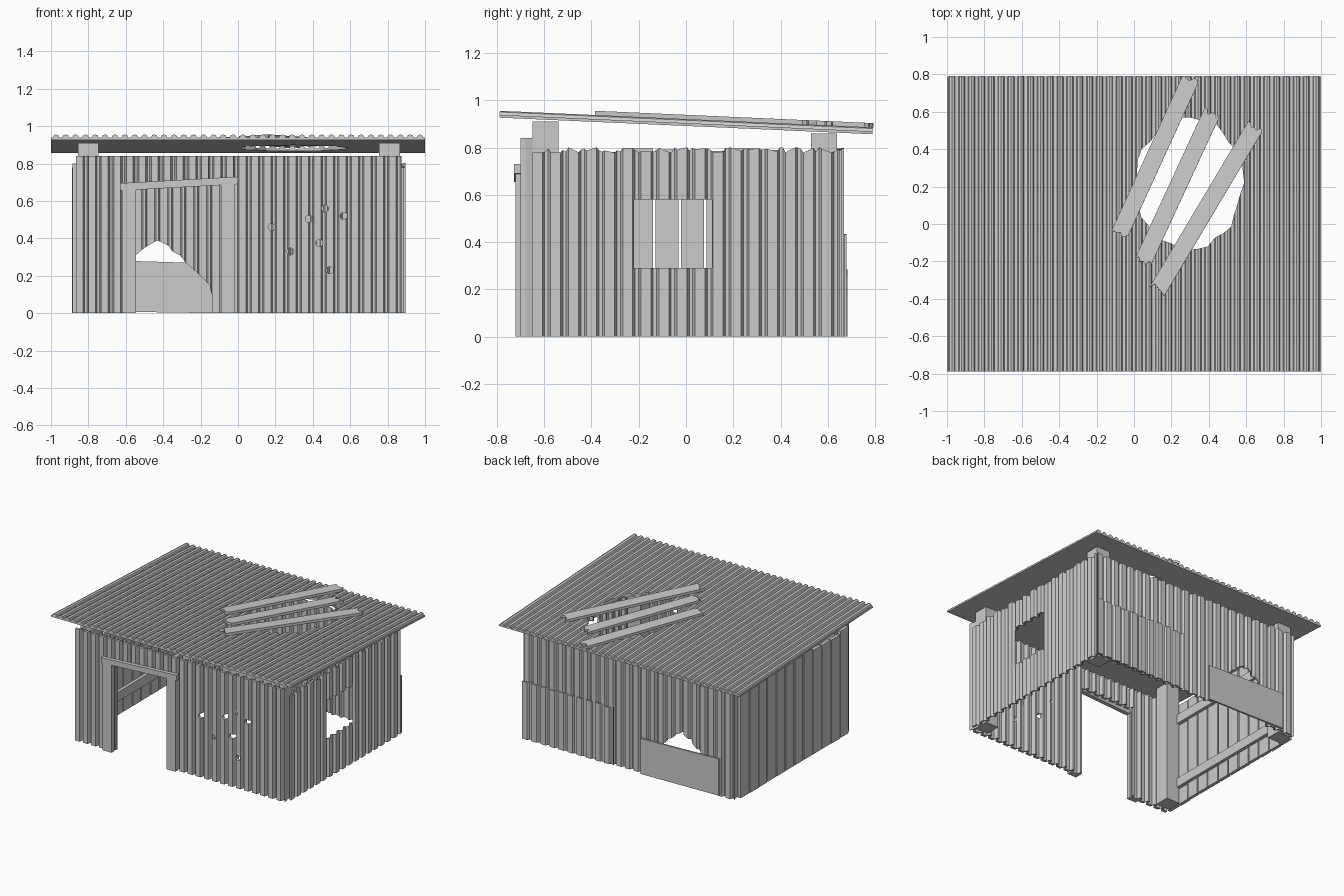
import bpy, bmesh, math, random
from mathutils import Matrix, Vector

random.seed(4)
old = bpy.data.objects.get("Cube")
if old:
    bpy.data.objects.remove(old)

grey = bpy.data.materials.new("weathered_grey")
grey.use_nodes = True
GREY = (0.6, 0.6, 0.6, 1)
grey.diffuse_color = GREY
grey.node_tree.nodes["Principled BSDF"].inputs["Base Color"].default_value = GREY

T = Matrix.Translation


def R(deg, axis):
    return Matrix.Rotation(math.radians(deg), 4, axis)


def finish(name, bm, matrix):
    bmesh.ops.recalc_face_normals(bm, faces=bm.faces)
    bm.transform(matrix)
    mesh = bpy.data.meshes.new(name)
    bm.to_mesh(mesh)
    bm.free()
    mesh.materials.append(grey)
    ob = bpy.data.objects.new(name, mesh)
    bpy.context.collection.objects.link(ob)
    return ob


def prism(name, pts, height, matrix=Matrix()):
    """Extrude a flat outline along local z."""
    bm = bmesh.new()
    low = [bm.verts.new((x, y, 0)) for x, y in pts]
    top = [bm.verts.new((x, y, height)) for x, y in pts]
    bm.faces.new(low)
    bm.faces.new(top)
    for i in range(len(pts)):
        j = (i + 1) % len(pts)
        bm.faces.new((low[i], low[j], top[j], top[i]))
    return finish(name, bm, matrix)


def box(name, x0, x1, y0, y1, z0, z1):
    return prism(name, [(x0, y0), (x1, y0), (x1, y1), (x0, y1)], z1 - z0, T((0, 0, z0)))


def sheet(name, profile, length, matrix, thick=None, jag=0):
    """Corrugated sheet: profile of (across, outward); flat back if thick is None."""
    bm = bmesh.new()
    rows = []
    for u, d in profile:
        h = length + random.uniform(-jag, jag)
        back = 0 if thick is None else d - thick
        rows.append([bm.verts.new(p) for p in
                     ((u, -d, 0), (u, -d, h), (u, -back, h), (u, -back, 0))])
    for a, b in zip(rows, rows[1:]):
        for k in range(4):
            bm.faces.new((a[k], b[k], b[(k + 1) % 4], a[(k + 1) % 4]))
    bm.faces.new(rows[0])
    bm.faces.new(rows[-1])
    return finish(name, bm, matrix)


def ribs(u0, u1, count, depth):
    """Trapezoid ribs with wide crests and narrow valleys."""
    p = (u1 - u0) / count
    pts = []
    for i in range(count):
        for f, d in ((0, depth), (0.55, depth), (0.68, 0), (0.87, 0)):
            pts.append((u0 + (i + f) * p, d))
    return pts + [(u1, depth)]


def cut(ob, cutter):
    mod = ob.modifiers.new("cut", "BOOLEAN")
    mod.operation = "DIFFERENCE"
    mod.solver = "EXACT"
    mod.object = cutter
    bpy.context.view_layer.update()
    mesh = bpy.data.meshes.new_from_object(
        ob.evaluated_get(bpy.context.evaluated_depsgraph_get()))
    ob.modifiers.clear()
    ob.data = mesh
    bpy.data.objects.remove(cutter)


# Corner posts
for side, x in (("right", -0.8), ("left", 0.81)):
    box("front_post_" + side, x - 0.055, x + 0.055, -0.65, -0.54, 0, 0.91)
    box("back_post_" + side, x - 0.055, x + 0.055, 0.53, 0.64, 0, 0.86)

# Front wall with doorway and small round holes
front = sheet("front_wall", ribs(-0.865, 0.875, 26, 0.03), 0.84, T((0, -0.67, 0)), 0.02)
cut(front, box("door_cutter", -0.545, -0.09, -0.9, -0.5, -0.1, 0.69))
for x, z in ((0.18, 0.46), (0.28, 0.33), (0.38, 0.505), (0.465, 0.56),
             (0.435, 0.375), (0.565, 0.52), (0.49, 0.23)):
    ring = [(0.019 * math.cos(math.tau * k / 12), 0.019 * math.sin(math.tau * k / 12))
            for k in range(12)]
    cut(front, prism("hole_cutter", ring, 0.3, T((x, -0.55, z)) @ R(90, "X")))

# Door frame: outlines in x/z pushed forward
UPRIGHT = R(90, "X")
box("door_jamb_right", -0.62, -0.545, -0.722, -0.69, 0, 0.67)
box("door_jamb_left", -0.09, -0.015, -0.722, -0.69, 0, 0.69)
prism("door_header", [(-0.63, 0.655), (0, 0.69), (0, 0.73), (-0.63, 0.695)], 0.03,
      T((0, -0.698, 0)) @ UPRIGHT)

# Left wall with window
left = sheet("left_wall", ribs(-0.65, 0.65, 17, 0.022), 0.79,
             T((0.873, 0, 0)) @ R(90, "Z"), 0.012, 0.012)
cut(left, box("window_cutter", 0.7, 1, -0.22, 0.11, 0.29, 0.58))

# Right wall of separate planks with inner rails
pitch = 0.1077
for i in range(12):
    y = -0.673 + i * pitch
    x = -0.888 + random.uniform(0, 0.006)
    box("right_plank", x, x + 0.024, y + 0.005, y + pitch - 0.005, 0,
        0.79 + random.uniform(-0.012, 0.012))
for z in (0.12, 0.62):
    box("right_wall_rail", -0.865, -0.835, -0.6, 0.6, z, z + 0.07)

# Back wall with a broken gap, patched by a board and an overlapping sheet
back = sheet("back_wall", ribs(-0.875, 0.865, 25, 0.02), 0.79,
             T((0, 0.648, 0)) @ R(180, "Z"), 0.01, 0.008)
gap = [(-0.61, -0.1), (-0.62, 0.2), (-0.56, 0.3), (-0.5, 0.35), (-0.43, 0.39),
       (-0.37, 0.36), (-0.35, 0.33), (-0.31, 0.31), (-0.28, 0.27), (-0.22, 0.22),
       (-0.19, 0.19), (-0.15, 0.15), (-0.135, 0.08), (-0.14, -0.1)]
cut(back, prism("gap_cutter", gap, 0.3, T((0, 0.8, 0)) @ UPRIGHT))
prism("back_board", [(-0.75, 0.01), (-0.1, 0), (-0.1, 0.265), (-0.75, 0.285)], 0.014,
      T((0, 0.684, 0)) @ UPRIGHT)
sheet("back_overlay_sheet", ribs(-0.885, -0.13, 10, 0.016), 0.43,
      T((0, 0.664, 0)) @ R(180, "Z"), 0.01, 0.005)

# Sloping roof with half-round ribs
SLOPE = T((0, 0, 0.892)) @ R(-2.54, "X")
count = 38
step = 2 / count
wave = []
for i in range(count):
    u = -1 + i * step
    wave.append((u, 0.012))
    for k in range(5):
        a = math.pi * (1 - k / 4)
        wave.append((u + step * (0.5 + 0.34 * math.cos(a)), 0.012 + 0.017 * math.sin(a)))
wave.append((1, 0.012))
roof = sheet("roof", wave, 1.58, SLOPE @ T((0, -0.79, 0)) @ R(-90, "X"))

# Ragged hole in the roof
ragged = []
for k in range(36):
    a = math.tau * k / 36
    r = random.uniform(0.94, 1.03)
    ragged.append((0.295 + 0.29 * r * math.cos(a), 0.22 + 0.36 * r * math.sin(a)))
cut(roof, prism("roof_hole_cutter", ragged, 0.4, T((0, 0, 0.7))))

# Splintered boards laid over the hole
for start, end in (((-0.075, -0.05), (0.3, 0.77)), ((0.05, -0.2), (0.415, 0.59)),
                   ((0.13, -0.35), (0.645, 0.515))):
    a, b = Vector(start), Vector(end)
    length = (b - a).length
    w = 0.046
    ys = [-w + 2 * w * k / 6 for k in range(7)]
    outline = [(random.uniform(-0.018, 0.015), y) for y in reversed(ys)]
    outline += [(length + random.uniform(-0.015, 0.018), y) for y in ys]
    angle = math.degrees(math.atan2(b.y - a.y, b.x - a.x))
    prism("roof_board", outline, 0.02, SLOPE @ T((a.x, a.y, 0.027)) @ R(angle, "Z"))
